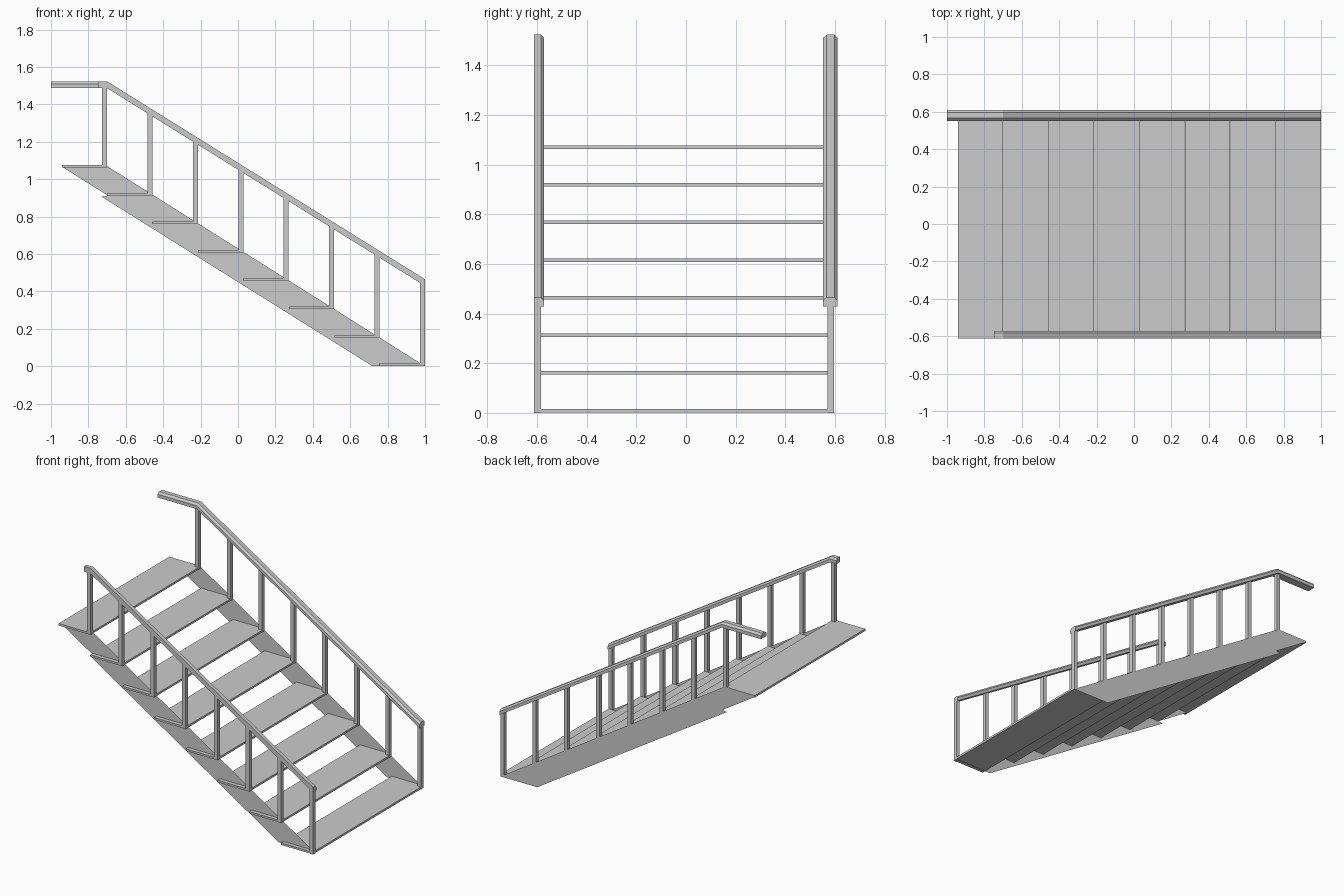
import bpy, bmesh

if "Cube" in bpy.data.objects:
    bpy.data.objects.remove(bpy.data.objects["Cube"])

RUN, RISE, STEPS = 0.2428, 0.1515, 8
TOP_X, TOP_Z = -0.70, 1.077          # front edge and surface of the top tread
Y_OUT, Y_IN, SHIFT = -0.611, -0.584, 1.18   # near post faces, offset to the far side


def make(name, bm):
    bmesh.ops.recalc_face_normals(bm, faces=bm.faces)
    me = bpy.data.meshes.new(name)
    bm.to_mesh(me)
    bm.free()
    ob = bpy.data.objects.new(name, me)
    bpy.context.collection.objects.link(ob)
    return ob


def prism(name, xz, y0, y1):
    """Extrude an x-z outline along y (flat sheet when y0 == y1)."""
    bm = bmesh.new()
    face = bm.faces.new([bm.verts.new((x, y0, z)) for x, z in xz])
    if y1 != y0:
        ext = bmesh.ops.extrude_face_region(bm, geom=[face])["geom"]
        vs = [v for v in ext if isinstance(v, bmesh.types.BMVert)]
        bmesh.ops.translate(bm, verts=vs, vec=(0, y1 - y0, 0))
        if not face.is_valid or len(bm.faces) < len(xz) + 2:
            bm.faces.new([v for v in bm.verts if v not in vs])
    return make(name, bm)


def sweep(name, profile, path):
    """Sweep a y-z profile along an x-z path with upright end cuts."""
    bm = bmesh.new()
    rings = [[bm.verts.new((x, y, z + dz)) for y, dz in profile] for x, z in path]
    n = len(profile)
    for a, b in zip(rings, rings[1:]):
        for i in range(n):
            j = (i + 1) % n
            bm.faces.new((a[i], a[j], b[j], b[i]))
    bm.faces.new(rings[0])
    bm.faces.new(rings[-1])
    return make(name, bm)


def rail_z(x):
    return 1.523 - (x - TOP_X) * (1.523 - 0.465) / 1.70


# Treads, from the top down
for i in range(STEPS):
    x1, z1 = min(TOP_X + RUN * i, 1.0), TOP_Z - RISE * i
    x0, z0 = x1 - 0.242, max(z1 - 0.014, 0)
    prism(f"tread_{i}", [(x0, z0), (x1, z0), (x1, z1), (x0, z1)], Y_OUT, Y_IN + SHIFT)

for side, dy in (("near", 0), ("far", SHIFT)):
    # Thin side stringer
    prism(f"{side}_stringer",
          [(1.0, 0.0), (0.72, 0.0), (-0.73, 0.907), (-0.695, 0.912),
           (-0.94, 1.066), (TOP_X, 1.07)], Y_IN + dy, Y_IN + dy)
    # Balusters standing on the tread ends
    for i in range(STEPS):
        x1 = TOP_X + RUN * i if i < STEPS - 1 else 1.0
        x0, z = x1 - 0.027, max(TOP_Z - RISE * i - 0.01, 0)
        if i == STEPS - 1:
            z = 0
        prism(f"{side}_baluster_{i}",
              [(x0, z), (x1, z), (x1, rail_z(x1) - 0.03), (x0, rail_z(x0) - 0.03)],
              Y_OUT + dy, Y_IN + dy)

# Handrails: chamfered far rail with long landing end, near rail flush outside
sweep("far_handrail",
      [(0.552, -0.036), (0.609, -0.036), (0.609, -0.013),
       (0.597, 0), (0.566, 0), (0.552, -0.013)],
      [(1.0, 0.465), (TOP_X, 1.523), (-1.0, 1.523)])
sweep("near_handrail",
      [(-0.611, -0.036), (-0.572, -0.036), (-0.572, -0.013),
       (-0.584, 0), (-0.611, 0)],
      [(1.0, 0.465), (TOP_X, 1.523), (-0.748, 1.523)])
